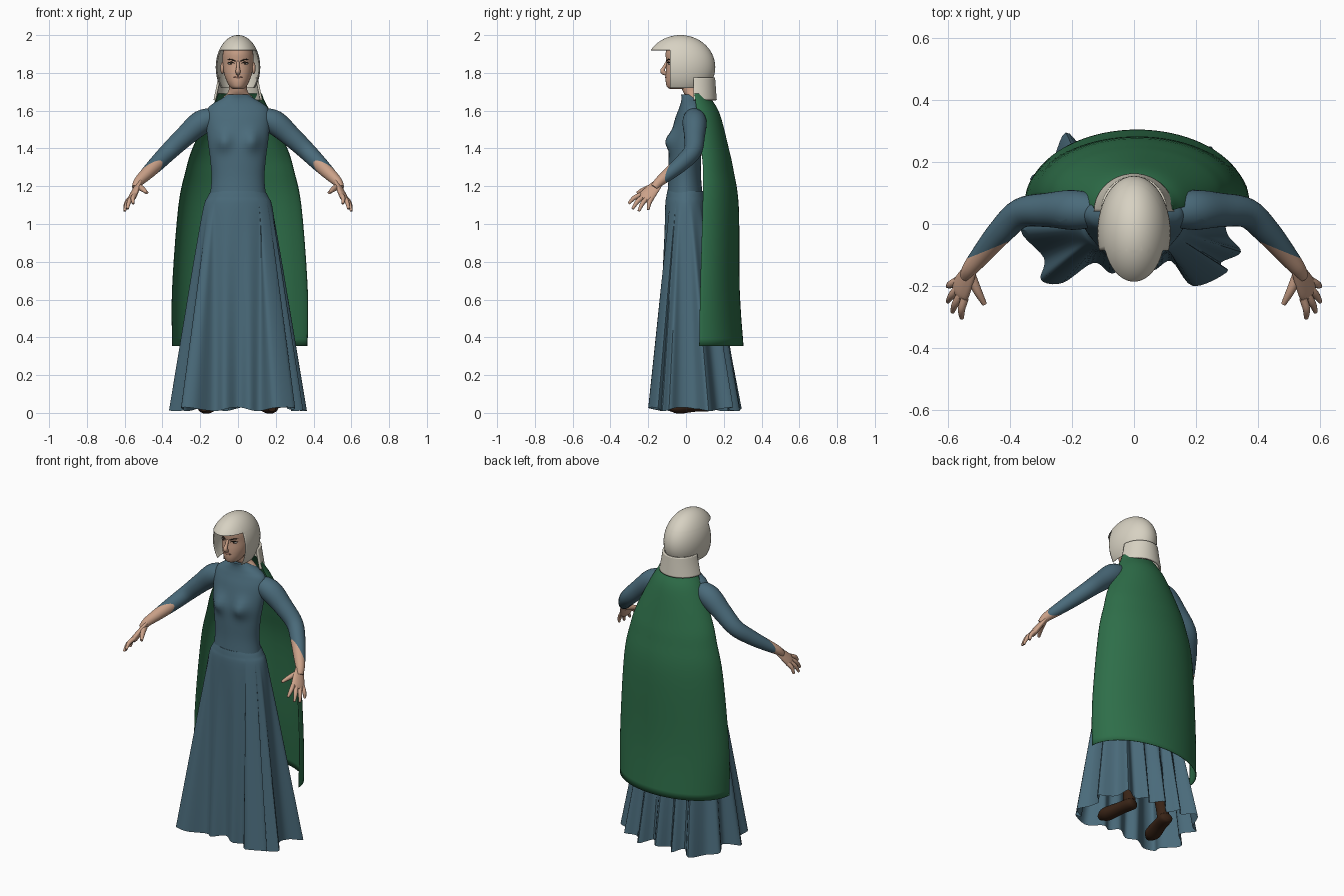
import bpy, bmesh
from math import sin, cos, pi, atan2, exp, radians
from mathutils import Vector, Matrix

if "Cube" in bpy.data.objects:
    bpy.data.objects.remove(bpy.data.objects["Cube"])


def material(name, r, g, b):
    m = bpy.data.materials.new(name)
    m.use_nodes = True
    m.diffuse_color = (r, g, b, 1)
    m.node_tree.nodes["Principled BSDF"].inputs["Base Color"].default_value = (r, g, b, 1)
    return m


DRESS = material("dress blue", .068, .145, .195)
GREEN = material("cape green", .027, .155, .066)
HAIR = material("pale hair", .68, .64, .54)
SKIN = material("skin", .6, .36, .25)
BROWN = material("shoe brown", .04, .017, .008)
DARK = material("brow and iris dark", .02, .014, .01)
WHITE = material("eye white", .7, .68, .64)
LIP = material("lip", .42, .21, .15)


def finish(name, bm, mats, mirror=False, thick=0):
    """Turn a bmesh into a smooth-shaded object with optional modifiers."""
    bmesh.ops.recalc_face_normals(bm, faces=bm.faces)
    mesh = bpy.data.meshes.new(name)
    bm.to_mesh(mesh)
    bm.free()
    ob = bpy.data.objects.new(name, mesh)
    bpy.context.collection.objects.link(ob)
    for m in mats:
        mesh.materials.append(m)
    bpy.ops.object.select_all(action='DESELECT')
    ob.select_set(True)
    bpy.context.view_layer.objects.active = ob
    bpy.ops.object.shade_smooth_by_angle(angle=radians(45))
    if thick:
        mod = ob.modifiers.new("thickness", 'SOLIDIFY')
        mod.thickness, mod.offset = thick, 0
    if mirror:
        ob.modifiers.new("mirror", 'MIRROR')
    return ob


def spline(rows, steps, closed=False):
    """Catmull-Rom interpolation through rows of any dimension."""
    n, out = len(rows), []
    pick = lambda i: rows[i % n] if closed else rows[min(max(i, 0), n - 1)]
    for i in range(n if closed else n - 1):
        quad = list(zip(pick(i - 1), pick(i), pick(i + 1), pick(i + 2)))
        for k in range(steps):
            t = k / steps
            out.append([b + t * (c - a) / 2 + t * t * (2 * a - 5 * b + 4 * c - d) / 2
                        + t ** 3 * (3 * b - a - 3 * c + d) / 2 for a, b, c, d in quad])
    return out if closed else out + [list(rows[-1])]


def loft(rings, closed=True, caps=(True, True)):
    bm = bmesh.new()
    vs = [[bm.verts.new(p) for p in ring] for ring in rings]
    n = len(vs[0])
    for a, b in zip(vs, vs[1:]):
        for i in range(n if closed else n - 1):
            j = (i + 1) % n
            bm.faces.new((a[i], a[j], b[j], b[i]))
    for ring, cap in zip((vs[0], vs[-1]), caps):
        if closed and cap:
            bm.faces.new(ring)
    return bm


def tube(path, side=(0, 0, 1), ratio=1, steps=5, n=20):
    """Tube through (x, y, z, radius) points, flattened across the side direction."""
    pts = spline(path, steps)
    rings = []
    for i, p in enumerate(pts):
        c = Vector(p[:3])
        t = (Vector(pts[min(i + 1, len(pts) - 1)][:3]) - Vector(pts[max(i - 1, 0)][:3])).normalized()
        u = Vector(side)
        u = (u - t * u.dot(t)).normalized()
        v = t.cross(u) * ratio
        rings.append([c + p[3] * (u * cos(2 * pi * k / n) + v * sin(2 * pi * k / n)) for k in range(n)])
    return loft(rings)


def stack(rows, steps=5, n=48):
    """Horizontal ellipses from (z, half width, front y, back y) rows."""
    return loft([[Vector((a * cos(2 * pi * k / n), (f + b) / 2 + (b - f) / 2 * sin(2 * pi * k / n), z))
                  for k in range(n)] for z, a, f, b in spline(rows, steps)])


def drape(rows, n=40):
    """Open half wrap around the back from (z, half width, edge y, back y) rows."""
    return loft([[Vector((a * cos(pi * k / n), f + (b - f) * sin(pi * k / n), z))
                  for k in range(n + 1)] for z, a, f, b in spline(rows, 5)], closed=False)


def cut_at(bm, point, normal):
    bmesh.ops.bisect_plane(bm, geom=bm.verts[:] + bm.edges[:] + bm.faces[:], plane_co=point, plane_no=normal)


def ball(name, centre, size, mat):
    bm = bmesh.new()
    bmesh.ops.create_uvsphere(bm, u_segments=20, v_segments=12, radius=1,
                              matrix=Matrix.Translation(centre) @ Matrix.Diagonal((*size, 1)))
    finish(name, bm, [mat], mirror=True)


# Bodice with a softly shaped bust
bm = stack([(1.14, .15, -.10, .09), (1.24, .14, -.093, .08), (1.35, .148, -.092, .08),
            (1.44, .16, -.086, .09), (1.55, .17, -.06, .1), (1.61, .16, -.038, .1),
            (1.64, .128, -.028, .095), (1.665, .085, -.024, .085), (1.685, .056, -.026, .078)])
for v in bm.verts:
    if v.co.y < 0:
        v.co.y -= .034 * exp(-((abs(v.co.x) - .075) / .04) ** 2 - ((v.co.z - 1.44) / .05) ** 2)
finish("bodice", bm, [DRESS])

# Skirt: smooth hips opening into a folded hem
hem = spline([(.3, .05), (.3, -.03), (.345, -.09), (.28, -.125), (.3, -.155), (.19, -.2), (.12, -.12),
              (.06, -.15), (0, -.12), (-.07, -.16), (-.13, -.125), (-.23, -.19), (-.3, -.18),
              (-.29, -.11), (-.365, -.02), (-.29, .05), (-.335, .145), (-.27, .19), (-.22, .295),
              (-.15, .23), (-.1, .285), (-.05, .22), (.01, .285), (.07, .22), (.13, .285),
              (.18, .22), (.25, .25), (.27, .17), (.365, .12)], 5, closed=True)
rings = []
for z, wide, t in spline([(1.175, .143, 0), (1.145, .16, 0), (1.08, .182, .02), (.8, .187, .28),
                          (.4, .187, .65), (.02, .187, 1)], 5):
    ring = []
    for i, (x, y) in enumerate(hem):
        ang = atan2(y - .03, x)
        hip = Vector((wide * cos(ang), (.056 + .3 * wide) * sin(ang), z))
        ring.append(hip.lerp(Vector((x, y, z + .01 * sin(i * .35))), t))
    rings.append(ring)
finish("skirt", loft(rings, caps=(True, False)), [DRESS])

# Arms: sleeve ends in a long slanted cut across the forearm
bm = tube([(.1, .04, 1.57, .046), (.19, .045, 1.54, .064), (.28, .045, 1.465, .055),
           (.365, .035, 1.385, .048), (.43, -.025, 1.32, .042), (.485, -.09, 1.265, .034),
           (.527, -.142, 1.223, .026), (.542, -.168, 1.192, .02)], n=28)
along, inner = Vector((.56, -.61, -.56)), Vector((-.65, -.7, .2))
cut, spot = along * .42 + inner, Vector((.481, -.087, 1.274))
cut_at(bm, spot, cut)
for f in bm.faces:
    c = f.calc_center_median()
    f.material_index = int(c.x > .38 and (c - spot).dot(cut) > 0)
finish("arms", bm, [DRESS, SKIN], mirror=True)

# Hands
across = Vector((.37, .88, -.29))
finish("palms", tube([(.518, -.132, 1.233, .022), (.54, -.175, 1.185, .036), (.558, -.21, 1.145, .043),
                      (.565, -.225, 1.13, .034)], across, .42), [SKIN], mirror=True)
tips = [(.555, -.303, 1.108), (.585, -.283, 1.08), (.6, -.25, 1.068), (.6, -.2, 1.075)]
for name, offset, tip in zip(("index", "middle", "ring", "little"), (-.034, -.012, .011, .032), tips):
    base = Vector((.558, -.21, 1.145)) + across * offset
    mid = base.lerp(Vector(tip), .5) + Vector((.006, -.004, .006))
    finish(name + "_fingers", tube([(*base, .013), (*mid, .012), (*tip, .007)], across, n=12), [SKIN], mirror=True)
finish("thumbs", tube([(.53, -.16, 1.2, .018), (.505, -.215, 1.185, .014), (.482, -.258, 1.165, .008)], n=12),
       [SKIN], mirror=True)

# Head and neck
finish("head", stack([(1.715, .028, -.085, 0), (1.725, .042, -.1, .02), (1.75, .057, -.107, .04),
                      (1.78, .069, -.108, .06), (1.81, .077, -.107, .08), (1.85, .082, -.104, .1),
                      (1.9, .081, -.108, .1), (1.94, .07, -.1, .09)]), [SKIN])
finish("neck", stack([(1.64, .1, .02, .095), (1.67, .079, .005, .088), (1.7, .052, -.016, .078),
                      (1.74, .047, -.03, .065), (1.77, .048, -.05, .05)]), [SKIN])

# Face
finish("nose", tube([(0, -.098, 1.86, .008), (0, -.115, 1.83, .009), (0, -.124, 1.808, .013),
                     (0, -.105, 1.794, .01)], (1, 0, 0), n=14), [SKIN])
ball("ears", (.083, -.015, 1.825), (.01, .02, .032), SKIN)
ball("eyes", (.036, -.085, 1.849), (.016, .009, .006), WHITE)
ball("irises", (.036, -.091, 1.849), (.007, .005, .006), DARK)
finish("eyelids", tube([(.017, -.1, 1.85, .002), (.035, -.094, 1.857, .003), (.055, -.078, 1.852, .002)], n=8),
       [DARK], mirror=True)
finish("eyebrows", tube([(.014, -.103, 1.861, .003), (.036, -.094, 1.871, .004), (.058, -.076, 1.872, .002)], n=8),
       [DARK], mirror=True)
finish("lips", tube([(-.026, -.099, 1.774, .002), (-.01, -.106, 1.777, .005), (.01, -.106, 1.777, .005),
                     (.026, -.099, 1.774, .002)], n=10), [LIP])

# Hair: hollow ovoid with a brim, opened around the face and below
bm = bmesh.new()
bmesh.ops.create_uvsphere(bm, u_segments=48, v_segments=32, radius=1,
                          matrix=Matrix.Translation((0, -.03, 1.83)) @ Matrix.Diagonal((.116, .183, .168, 1)))
brim, chin, temple = 1.92, 1.72, -.085
for point, normal in (((0, 0, brim), (0, 0, 1)), ((0, 0, chin), (0, 0, 1)), ((0, temple, 0), (0, 1, 0))):
    cut_at(bm, point, normal)
opening = []
for f in bm.faces:
    c = f.calc_center_median()
    if c.z < chin or (c.z < brim and c.y < temple):
        opening.append(f)
bmesh.ops.delete(bm, geom=opening, context='FACES')
finish("hair", bm, [HAIR], thick=.004)
finish("hair_nape", drape([(1.775, .1, .04, .148), (1.72, .11, .04, .152), (1.655, .124, .04, .157)]),
       [HAIR], thick=.012)

# Cape
cape = finish("cape", drape([(1.69, .115, .045, .11), (1.65, .13, .05, .14), (1.575, .17, .06, .18),
                             (1.4, .25, .08, .225), (1.285, .285, .09, .25), (1.09, .325, .088, .278),
                             (.65, .358, .075, .283), (.355, .357, .07, .303)]), [GREEN], thick=.003)
cape.location.x = .01

# Shoes and ankles under the skirt
finish("shoes", tube([(.12, .15, .04, .02), (.125, .13, .04, .04), (.145, .05, .038, .042), (.17, -.04, .03, .046),
                      (.18, -.085, .022, .02)], (1, 0, 0), .75), [BROWN], mirror=True)
finish("boot_legs", tube([(.125, .11, .04, .035), (.115, .09, .2, .038), (.09, .03, .5, .055)], (1, 0, 0)),
       [BROWN], mirror=True)
